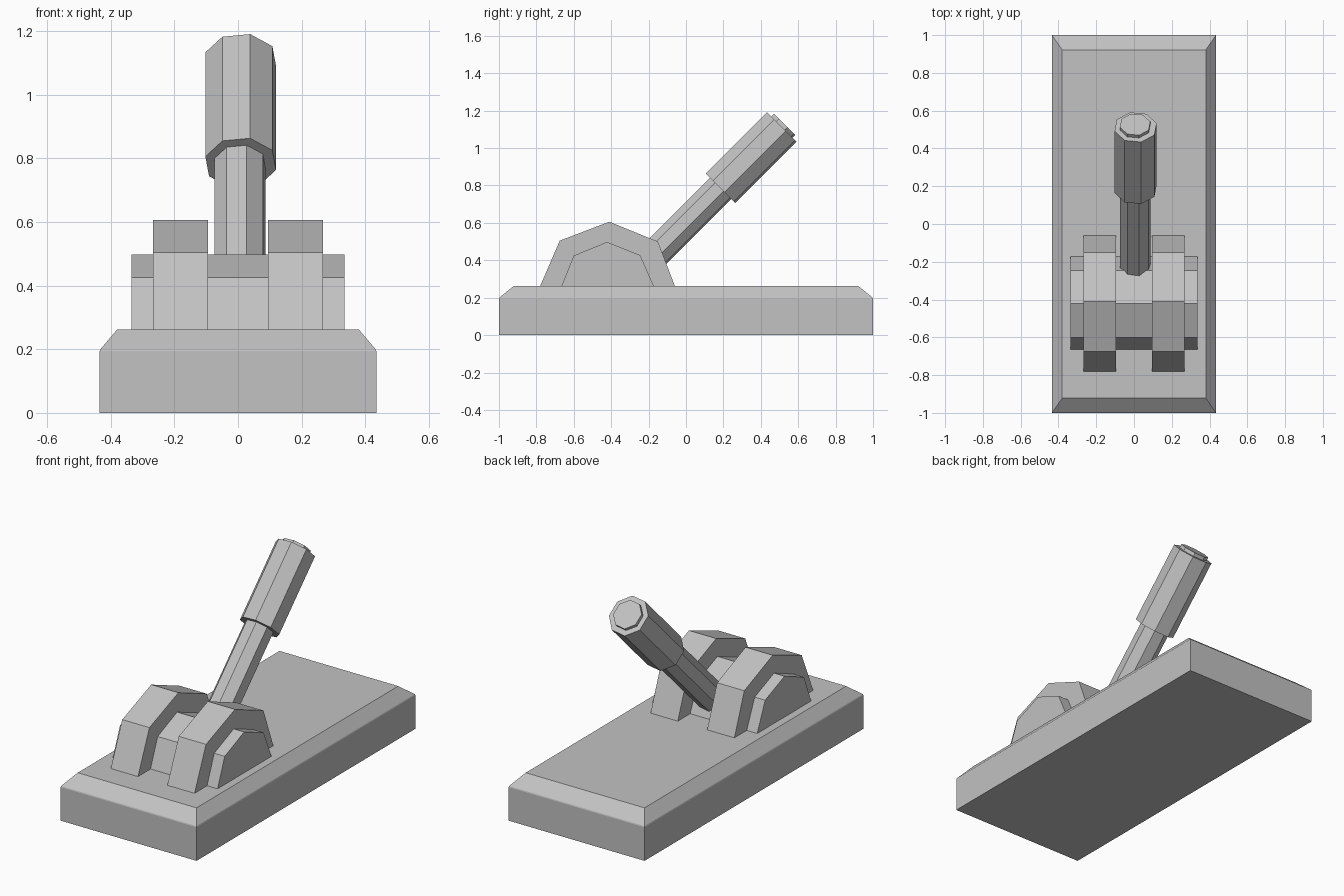
import bpy, bmesh, math
from mathutils import Vector

cube = bpy.data.objects.get("Cube")
if cube:
    bpy.data.objects.remove(cube, do_unlink=True)

grey = bpy.data.materials.new("plain grey")
grey.use_nodes = True
GREY = (0.54, 0.54, 0.54, 1)
grey.diffuse_color = GREY
grey.node_tree.nodes["Principled BSDF"].inputs["Base Color"].default_value = GREY


def loft(name, rings):
    """Join matching rings of points into one closed, flat-shaded solid."""
    bm = bmesh.new()
    loops = [[bm.verts.new(p) for p in ring] for ring in rings]
    for a, b in zip(loops, loops[1:]):
        for i in range(len(a)):
            j = (i + 1) % len(a)
            bm.faces.new((a[i], a[j], b[j], b[i]))
    bm.faces.new(loops[0])
    bm.faces.new(loops[-1])
    bmesh.ops.recalc_face_normals(bm, faces=bm.faces)
    mesh = bpy.data.meshes.new(name)
    bm.to_mesh(mesh)
    bm.free()
    mesh.materials.append(grey)
    obj = bpy.data.objects.new(name, mesh)
    bpy.context.collection.objects.link(obj)
    return obj


def rectangle(x, y, z):
    return [(-x, -y, z), (x, -y, z), (x, y, z), (-x, y, z)]


def extrude_x(name, profile, x0, x1):
    return loft(name, [[(x, y, z) for y, z in profile] for x in (x0, x1)])


def octagonal_rod(name, x, radius, y0, y1):
    """Rod along the lever axis, which rises at 45 degrees to the back."""
    up = Vector((0, -1, 1)).normalized()
    rings = []
    for y in (y0, y1):
        centre = Vector((x, y, y + 0.6))
        ring = []
        for k in range(8):
            a = math.radians(30 + 45 * k)
            ring.append(centre + radius * (Vector((math.cos(a), 0, 0)) + math.sin(a) * up))
        rings.append(ring)
    return loft(name, rings)


# Base slab with a chamfered top
loft("base", [rectangle(0.435, 1, 0), rectangle(0.435, 1, 0.194),
              rectangle(0.433, 0.998, 0.2), rectangle(0.38, 0.922, 0.262)])

# Pivot hub running through both cheeks
hub = [(-0.67, 0.25), (-0.6, 0.425), (-0.422, 0.498), (-0.245, 0.427), (-0.167, 0.25)]
extrude_x("pivot_hub", hub, -0.335, 0.335)

# Pair of cheeks beside the lever
cheek = [(-0.785, 0.25), (-0.675, 0.505), (-0.41, 0.606), (-0.15, 0.5), (-0.055, 0.25)]
for side, s in (("left", 1), ("right", -1)):
    extrude_x(side + "_cheek", cheek, s * 0.094, s * 0.268)

# Lever shaft and the thicker grip around its end
octagonal_rod("lever_shaft", 0.006, 0.083, -0.28, 0.527)
octagonal_rod("lever_grip", 0.0085, 0.115, 0.185, 0.5125)
